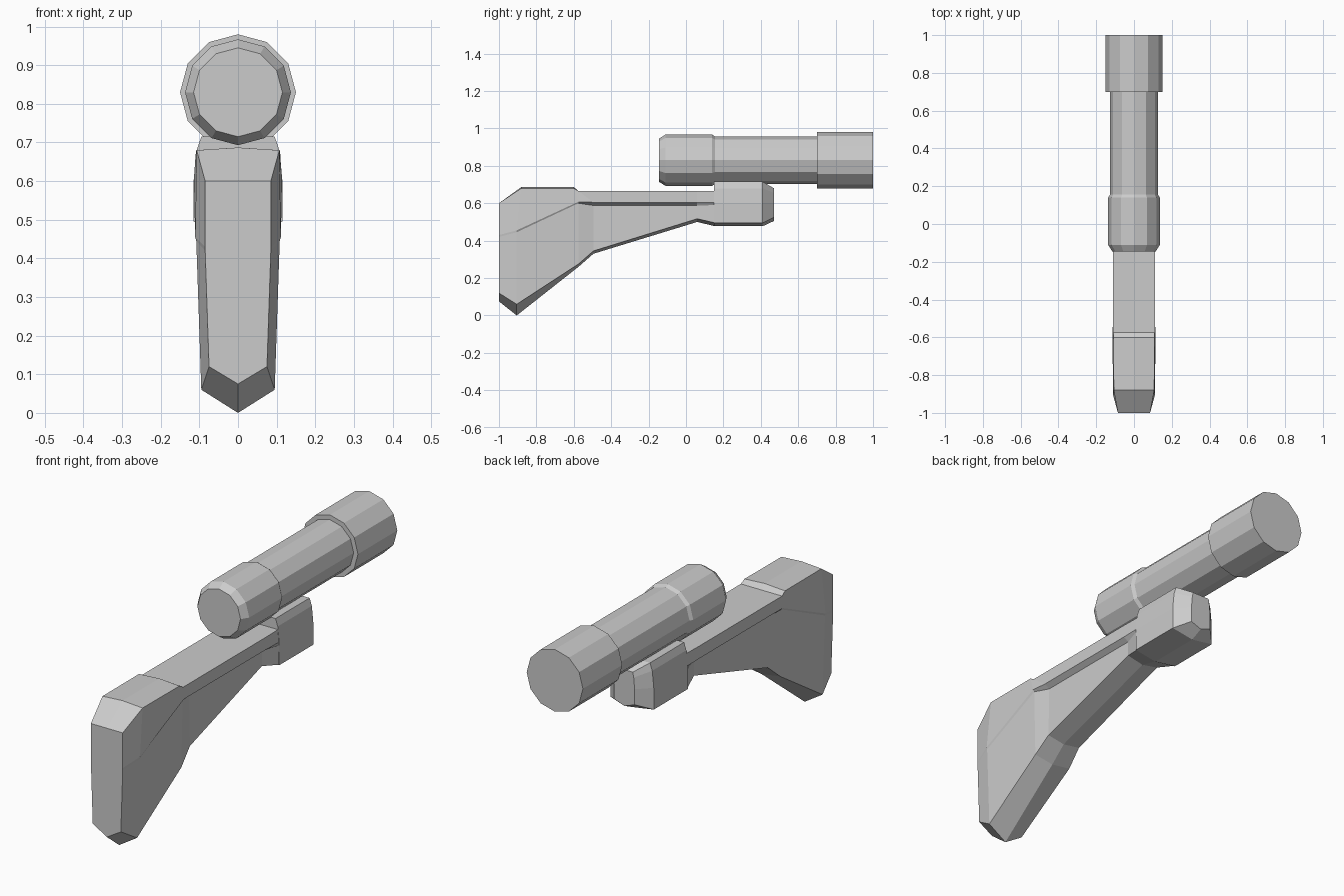
import bpy, bmesh
from math import sin, cos, tau

if "Cube" in bpy.data.objects:
    bpy.data.objects.remove(bpy.data.objects["Cube"])


def skin(name, rings):
    """Join matching closed rings with quads and cap both ends."""
    bm = bmesh.new()
    loops = [[bm.verts.new(p) for p in ring] for ring in rings]
    n = len(loops[0])
    for a, b in zip(loops, loops[1:]):
        for i in range(n):
            j = (i + 1) % n
            bm.faces.new((a[i], a[j], b[j], b[i]))
    bm.faces.new(loops[0])
    bm.faces.new(loops[-1])
    bmesh.ops.recalc_face_normals(bm, faces=bm.faces)
    mesh = bpy.data.meshes.new(name)
    bm.to_mesh(mesh)
    bm.free()
    obj = bpy.data.objects.new(name, mesh)
    bpy.context.collection.objects.link(obj)
    return obj


def section(y_top, y_low, half):
    """Symmetric ring from a half profile running top centre to bottom centre."""
    right = [(x, y_top if i < 2 else y_low, z) for i, (x, z) in enumerate(half)]
    return right + [(-x, y, z) for x, y, z in right[-2:0:-1]]


def tube(name, profile, z, sides=12):
    """Low-poly turned tube along y from (y, radius) pairs."""
    skin(name, [[(r * sin(tau * i / sides), y, z + r * cos(tau * i / sides))
                 for i in range(sides)] for y, r in profile])


# Butt, wrist and fore rail with the ledge along each side
skin("stock", [
    section(-1.00, -1.00, [(0, .60), (.085, .60), (.085, .43), (.085, .42), (.075, .12), (0, .075)]),
    section(-.88, -.905, [(0, .687), (.107, .68), (.111, .455), (.108, .445), (.095, .06), (0, 0)]),
    section(-.60, -.575, [(0, .687), (.108, .68), (.114, .608), (.107, .600), (.100, .275), (0, .26)]),
    section(-.575, -.495, [(0, .665), (.11, .665), (.11, .605), (.085, .588), (.090, .345), (0, .33)]),
    section(.06, .06, [(0, .665), (.11, .665), (.11, .605), (.085, .588), (.085, .517), (0, .50)]),
    section(.155, .155, [(0, .665), (.108, .665), (.112, .605), (.115, .590), (.112, .495), (0, .477)]),
])

# Receiver block with tapered nose
block = [(0, .715), (.095, .715), (.107, .68), (.115, .60), (.115, .495), (0, .477)]
nose = [(0, .68), (.045, .68), (.05, .655), (.055, .60), (.055, .525), (0, .505)]
skin("receiver", [
    section(.15, .15, block),
    section(.41, .41, block),
    section(.47, .47, nose),
])

# Sighting scope: eyepiece, tube and wider front bell
tube("scope_tube", [(-.145, .115), (-.11, .137), (.14, .137), (.155, .127), (.72, .127)], .83)
tube("scope_bell", [(.70, .15), (1.0, .15)], .83)
